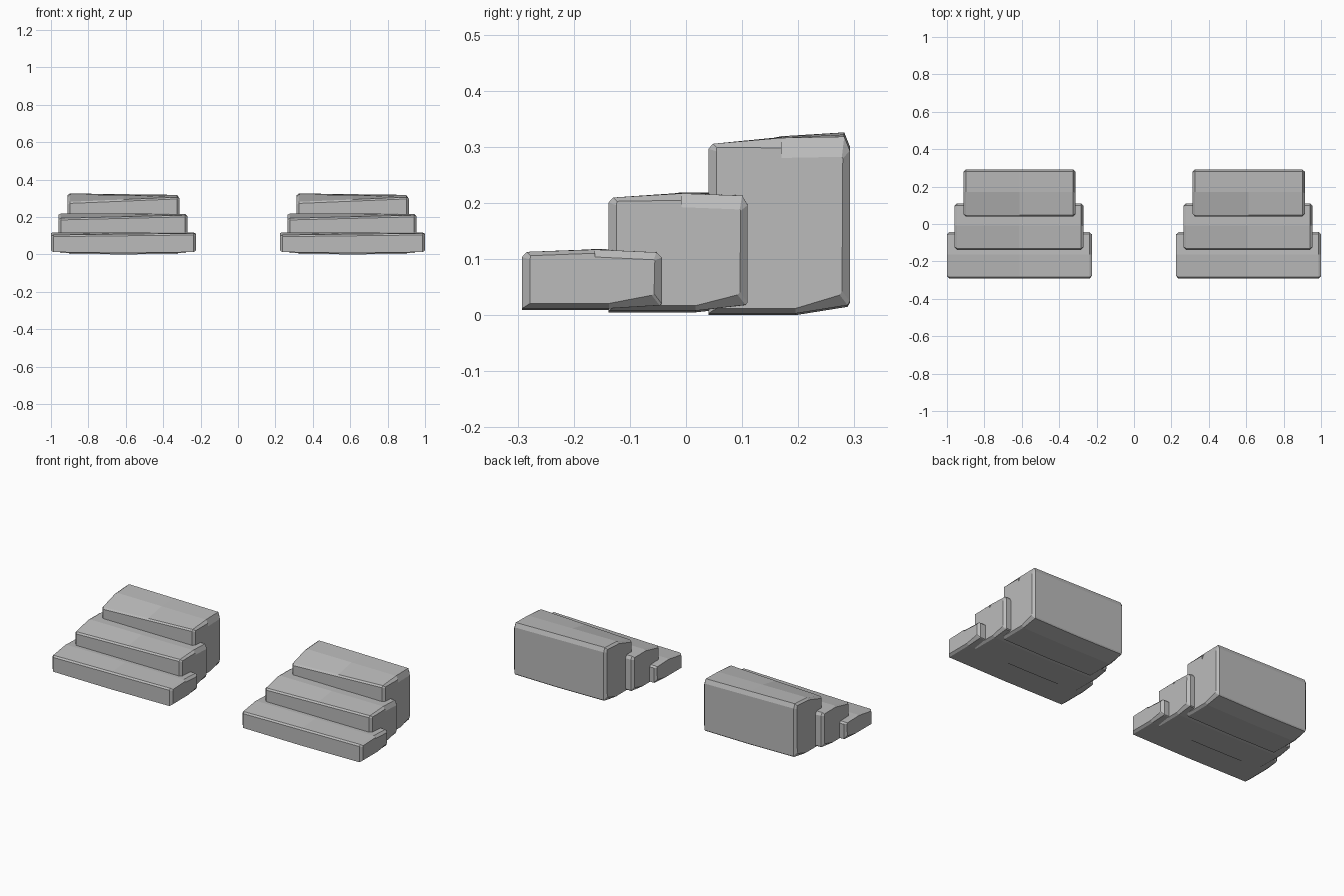
import bpy
import bmesh

cube = bpy.data.objects.get("Cube")
if cube:
    bpy.data.objects.remove(cube, do_unlink=True)

stone = bpy.data.materials.new("grey_stone")
stone.use_nodes = True
GREY = (0.5, 0.5, 0.5, 1)
stone.diffuse_color = GREY
stone.node_tree.nodes["Principled BSDF"].inputs["Base Color"].default_value = GREY


def section(y0, y1, zb, zf, zm, zk, tilt, k, end):
    """Side profile of a worn block; end is -1, 0 or 1 (left cap, body, right cap)."""
    cap = abs(end)
    inset = 0.014 * cap
    chip = 0.036 * k if end > 0 else 0.01 * k * cap
    wear = 0.018 * k if end > 0 else chip
    ym = y0 + 0.13
    front = zf - 0.025 * k * (1 - tilt)
    mid = zm + 0.003 * k * (1 - tilt)
    back = zk + 0.008 * k * (1 - tilt)
    lift = 0.009 * cap
    return [
        (y0 + inset, zb + lift),
        (y0 + 0.155, zb + lift),
        (y1 - 0.004 - inset, zb + 0.015 * k + lift * 2),
        (y1 - inset, zb + 0.022 * k + lift * 2),
        (y1 - inset * 0.9, back - 0.025 * k - chip * 0.4),
        (y1 - 0.01 - inset * 0.3, back - chip),
        (ym, mid - chip),
        (ym, mid - wear),
        (y0 + 0.008 + inset * 0.5, front - 0.007 * cap),
        (y0 + inset, front - 0.009 - 0.005 * cap),
    ]


def stone_block(name, x0, x1, y0, y1, zb, zf, zm, zk):
    k = zm / 0.318
    c = 0.013
    bm = bmesh.new()
    rings = []
    # Stations run from one chamfered end, through the sagging middle, to the other
    for x, end, sag in ((x0, -1, 0), (x0 + c, 0, 0), ((x0 + x1) / 2, 0, 0.003),
                        (x1 - c, 0, 0), (x1, 1, 0)):
        tilt = (x - x0) / (x1 - x0)
        pts = section(y0, y1, zb - sag, zf, zm, zk, tilt, k, end)
        rings.append([bm.verts.new((x, y, z)) for y, z in pts])
    for a, b in zip(rings, rings[1:]):
        for i in range(len(a)):
            j = (i + 1) % len(a)
            bm.faces.new((a[i], a[j], b[j], b[i]))
    bm.faces.new(rings[0][::-1])
    bm.faces.new(rings[-1])
    bmesh.ops.remove_doubles(bm, verts=bm.verts, dist=0.0003)
    bmesh.ops.recalc_face_normals(bm, faces=bm.faces)
    mesh = bpy.data.meshes.new(name)
    bm.to_mesh(mesh)
    bm.free()
    mesh.materials.append(stone)
    obj = bpy.data.objects.new(name, mesh)
    bpy.context.collection.objects.link(obj)


# Two identical flights of three overlapping blocks
for side, dx in (("right", 0), ("left", 1.225)):
    stone_block(side + "_lower_step", -1 + dx, -0.225 + dx, -0.292, -0.043,
                0.012, 0.113, 0.117, 0.112)
    stone_block(side + "_middle_step", -0.96 + dx, -0.27 + dx, -0.138, 0.11,
                0.008, 0.21, 0.217, 0.213)
    stone_block(side + "_upper_step", -0.912 + dx, -0.312 + dx, 0.04, 0.292,
                0.003, 0.306, 0.316, 0.318)
